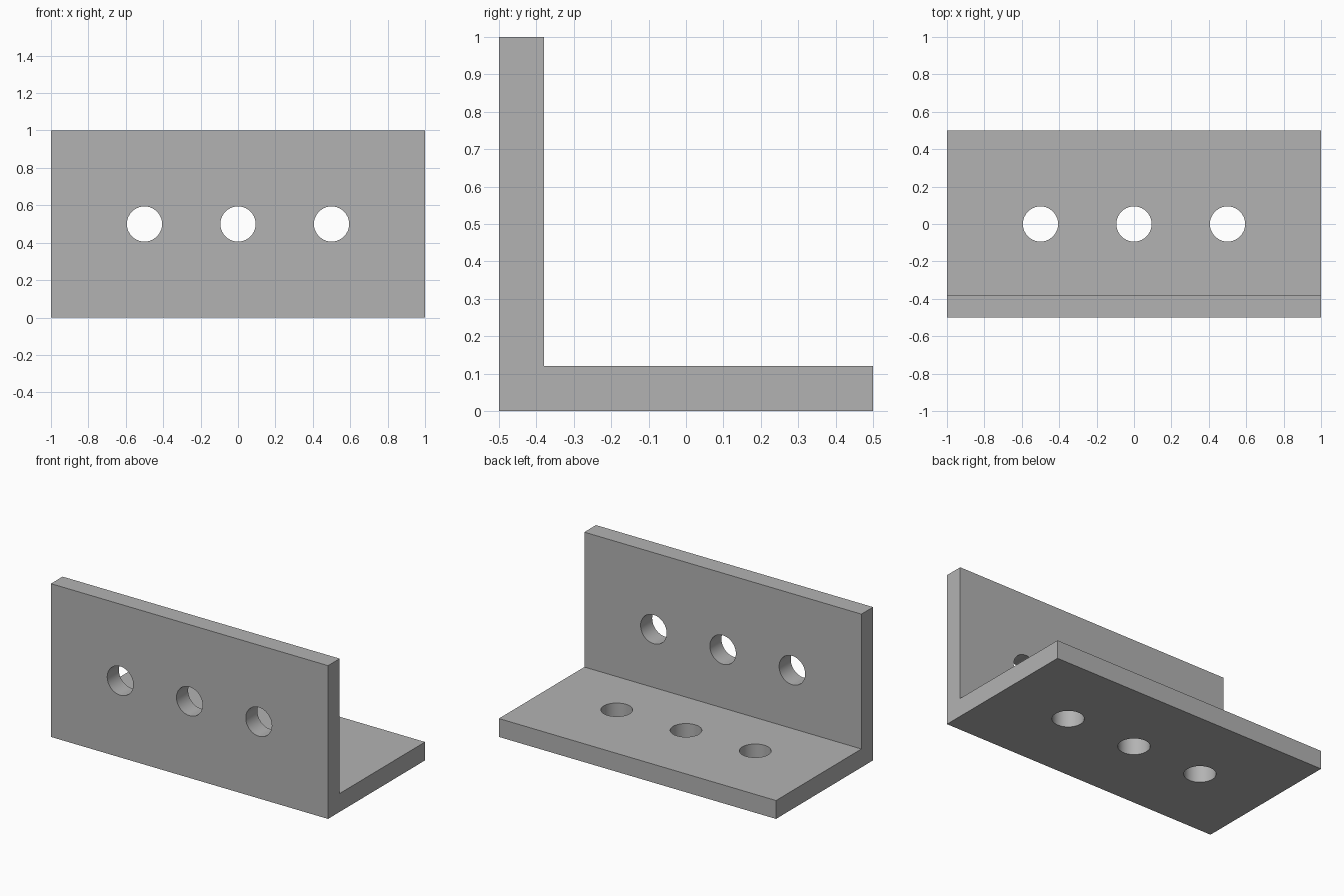
import bpy
import bmesh
import math
from mathutils import Matrix

LENGTH, DEPTH, HEIGHT, THICK = 2.0, 1.0, 1.0, 0.12
HOLE_RADIUS = 0.094
HOLE_SPACING = 0.5

cube = bpy.data.objects.get("Cube")
if cube:
    bpy.data.objects.remove(cube, do_unlink=True)

grey = bpy.data.materials.new("plain_grey")
grey.use_nodes = True
grey.diffuse_color = (0.45, 0.45, 0.45, 1)
grey.node_tree.nodes["Principled BSDF"].inputs["Base Color"].default_value = grey.diffuse_color


def make_object(name, bm):
    bmesh.ops.recalc_face_normals(bm, faces=bm.faces)
    mesh = bpy.data.meshes.new(name)
    bm.to_mesh(mesh)
    bm.free()
    mesh.materials.append(grey)
    obj = bpy.data.objects.new(name, mesh)
    bpy.context.collection.objects.link(obj)
    return obj


# L-shaped profile in the y-z plane, extruded along x
front, back = -DEPTH / 2, DEPTH / 2
profile = [(front, 0), (back, 0), (back, THICK),
           (front + THICK, THICK), (front + THICK, HEIGHT), (front, HEIGHT)]
bm = bmesh.new()
end = bm.faces.new([bm.verts.new((-LENGTH / 2, y, z)) for y, z in profile])
extruded = bmesh.ops.extrude_face_region(bm, geom=[end])["geom"]
bmesh.ops.translate(bm, vec=(LENGTH, 0, 0),
                    verts=[v for v in extruded if isinstance(v, bmesh.types.BMVert)])
bracket = make_object("angle_bracket", bm)

# Hole cutters: three through the base flange, three through the upright flange
bm = bmesh.new()
for i in (-1, 0, 1):
    x = i * HOLE_SPACING
    through_base = Matrix.Translation((x, 0, THICK / 2))
    through_upright = (Matrix.Translation((x, front + THICK / 2, HEIGHT / 2))
                       @ Matrix.Rotation(math.pi / 2, 4, 'X'))
    for placement in (through_base, through_upright):
        bmesh.ops.create_cone(bm, cap_ends=True, segments=64, radius1=HOLE_RADIUS,
                              radius2=HOLE_RADIUS, depth=THICK * 2, matrix=placement)
cutter = make_object("hole_cutters", bm)
cutter.hide_render = True

# Cut the holes, then discard the cutters
cut = bracket.modifiers.new("bolt_holes", 'BOOLEAN')
cut.operation = 'DIFFERENCE'
cut.solver = 'EXACT'
cut.object = cutter
bpy.ops.object.select_all(action='DESELECT')
bracket.select_set(True)
bpy.context.view_layer.objects.active = bracket
bpy.ops.object.modifier_apply(modifier=cut.name)
bpy.data.objects.remove(cutter, do_unlink=True)

# Smooth hole walls with sharp flange edges
bpy.ops.object.shade_smooth_by_angle(angle=math.radians(30))
